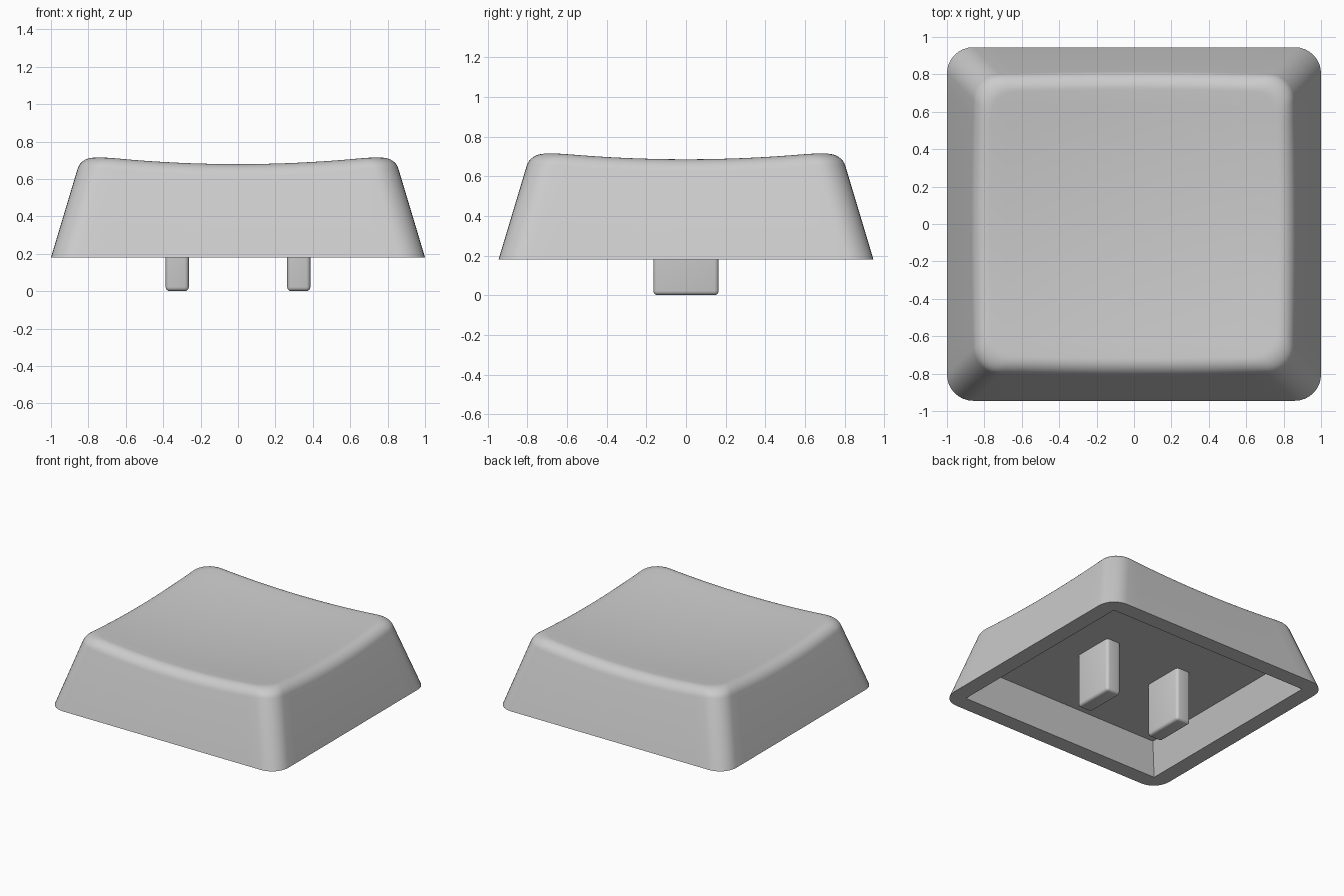
import bpy, bmesh, math
from mathutils import Vector

if "Cube" in bpy.data.objects:
    bpy.data.objects.remove(bpy.data.objects["Cube"])

BASE, CEILING, TAPER = 0.18, 0.42, 0.30   # skirt height, cavity roof, wall lean
HX, HY, R = 1.0, 0.945, 0.14              # footprint half sizes and corner radius

grey = bpy.data.materials.new("grey plastic")
grey.diffuse_color = (0.6, 0.6, 0.6, 1)
grey.use_nodes = True
grey.node_tree.nodes["Principled BSDF"].inputs["Base Color"].default_value = grey.diffuse_color


def finish(name, bm):
    bmesh.ops.remove_doubles(bm, verts=bm.verts, dist=1e-5)
    bmesh.ops.recalc_face_normals(bm, faces=bm.faces)
    mesh = bpy.data.meshes.new(name)
    bm.to_mesh(mesh)
    bm.free()
    mesh.materials.append(grey)
    obj = bpy.data.objects.new(name, mesh)
    bpy.context.collection.objects.link(obj)
    bpy.ops.object.select_all(action='DESELECT')
    obj.select_set(True)
    bpy.context.view_layer.objects.active = obj
    bpy.ops.object.shade_smooth_by_angle(angle=math.radians(30))
    return obj


def outline(hx, hy, r, arc=8, side=16):
    """Rounded rectangle with evenly divided corners and sides."""
    corners = []
    for k, (sx, sy) in enumerate([(1, 1), (-1, 1), (-1, -1), (1, -1)]):
        c = Vector((sx * (hx - r), sy * (hy - r)))
        angles = [(k + j / arc) * math.pi / 2 for j in range(arc + 1)]
        corners.append([c + r * Vector((math.cos(a), math.sin(a))) for a in angles])
    pts = []
    for k in range(4):
        a, b = corners[k][-1], corners[(k + 1) % 4][0]
        pts += corners[k] + [a.lerp(b, j / side) for j in range(1, side)]
    return pts


def inset(d, r=R):
    return outline(HX - d, HY - d, r)


def dish(p):
    """Height of the scooped top."""
    return 0.64 + 0.075 * (p.x ** 2 + p.y ** 2)


def at(p, z):
    return Vector((p.x, p.y, z))


# Keycap shell: cavity, rim, leaning walls, rounded edge and dished top
N = len(inset(0))
rings = [[at(p, CEILING) for p in outline(0.805, 0.75, 0)],
         [at(p, BASE) for p in outline(0.875, 0.82, 0)],
         [at(p, BASE) for p in inset(0)]]

STEPS, REACH, WEIGHT = 8, 0.075, 0.77
edge_rings = [[] for _ in range(STEPS + 1)]
low, high = inset(0), inset(0.2)
for i in range(N):
    d = 0.15
    for _ in range(6):
        p = low[i].lerp(high[i], d / 0.2)
        d = TAPER * (dish(p) - BASE)
    corner = at(p, dish(p))
    foot = at(low[i], BASE)
    start = corner + (foot - corner).normalized() * REACH
    q = p * (1 - REACH / p.length)
    # step inwards square to each side
    q = Vector((p.x * (1 - REACH / (HX - d)), p.y * (1 - REACH / (HY - d))))
    end = at(q, dish(q))
    for j in range(STEPS + 1):
        t = j / STEPS
        a, b, c = (1 - t) ** 2, 2 * t * (1 - t) * WEIGHT, t * t
        edge_rings[j].append((start * a + corner * b + end * c) / (a + b + c))
rings += edge_rings
for s in (0.88, 0.75, 0.6, 0.45, 0.3, 0.15):
    rings.append([at(v.xy * s, dish(v.xy * s)) for v in edge_rings[-1]])

bm = bmesh.new()
loops = [[bm.verts.new(v) for v in ring] for ring in rings]
for a, b in zip(loops, loops[1:]):
    for i in range(N):
        k = (i + 1) % N
        bm.faces.new((a[i], a[k], b[k], b[i]))
for loop, z in ((loops[0], CEILING), (loops[-1], 0.64)):
    centre = bm.verts.new((0, 0, z))
    for i in range(N):
        bm.faces.new((loop[i], loop[(i + 1) % N], centre))
finish("keycap_shell", bm)

# Two mounting prongs hanging from the cavity roof
for side, x in (("left", -0.325), ("right", 0.325)):
    bm = bmesh.new()
    bmesh.ops.create_cube(bm, size=1)
    for v in bm.verts:
        v.co = Vector((x + v.co.x * 0.124, v.co.y * 0.33, (v.co.z + 0.5) * 0.46))
    bmesh.ops.bevel(bm, geom=bm.edges[:], offset=0.022, segments=4, profile=0.5,
                    affect='EDGES', clamp_overlap=True)
    finish("prong_" + side, bm)
